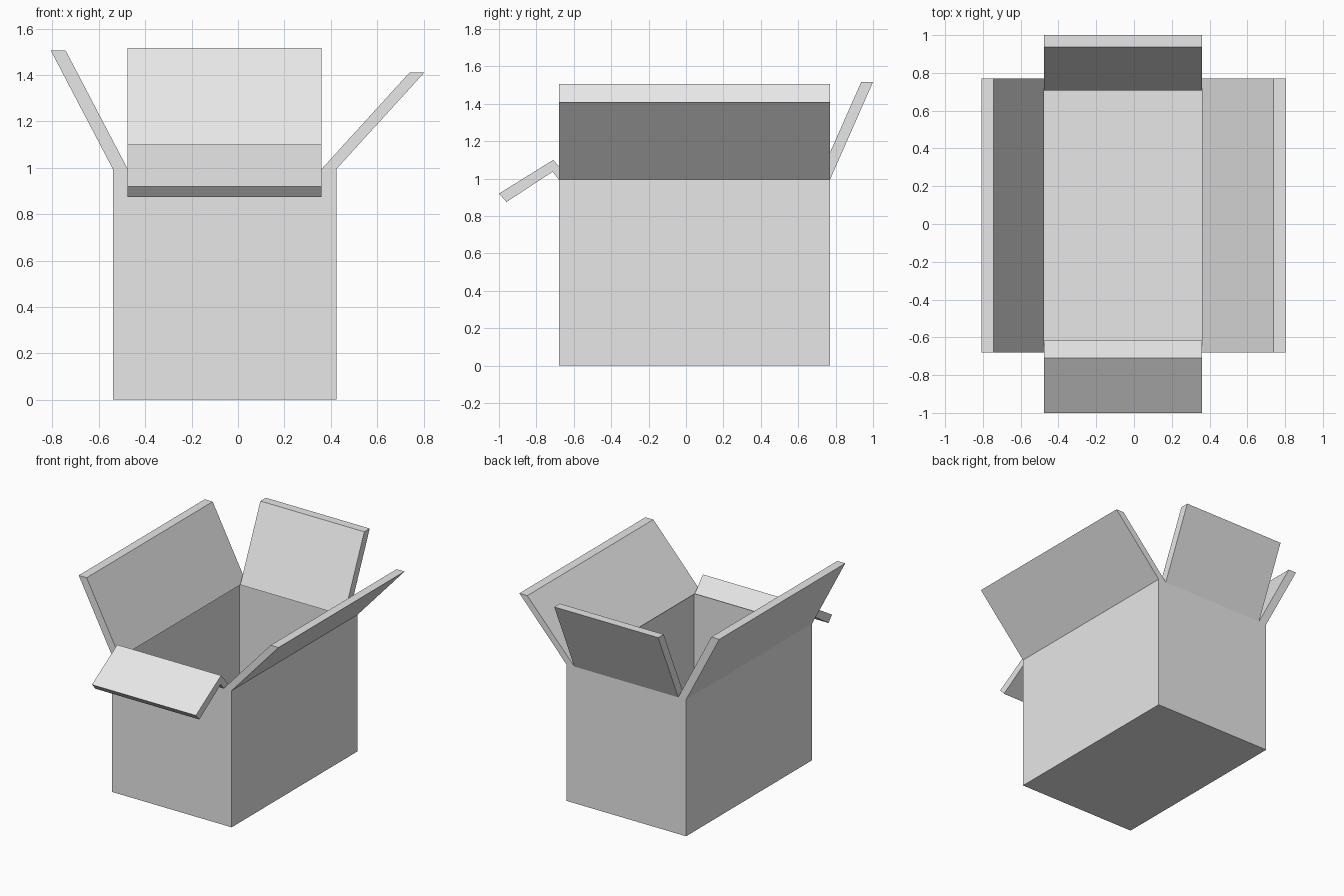
import bpy
import bmesh
from mathutils import Vector

default = bpy.data.objects.get("Cube")
if default:
    bpy.data.objects.remove(default, do_unlink=True)

# Outer limits, wall thickness and rim height of the carton
X0, X1 = -0.54, 0.425
Y0, Y1 = -0.68, 0.77
T, RIM = 0.064, 0.995

card = bpy.data.materials.new("grey card")
card.use_nodes = True
card.diffuse_color = (0.8, 0.8, 0.8, 1)
card.node_tree.nodes["Principled BSDF"].inputs["Base Color"].default_value = card.diffuse_color


def finish(name, bm):
    bmesh.ops.recalc_face_normals(bm, faces=bm.faces)
    mesh = bpy.data.meshes.new(name)
    bm.to_mesh(mesh)
    bm.free()
    mesh.materials.append(card)
    bpy.context.collection.objects.link(bpy.data.objects.new(name, mesh))


def prism(name, profile, axis, start, end):
    """Extrude a (horizontal, z) profile along the x or y axis."""
    bm = bmesh.new()
    along_x = axis == "x"
    verts = [bm.verts.new((start, h, z) if along_x else (h, start, z)) for h, z in profile]
    face = bm.faces.new(verts)
    moved = bmesh.ops.extrude_face_region(bm, geom=[face], use_keep_orig=True)["geom"]
    step = Vector((end - start, 0, 0) if along_x else (0, end - start, 0))
    bmesh.ops.translate(bm, vec=step, verts=[v for v in moved if isinstance(v, bmesh.types.BMVert)])
    finish(name, bm)


# Hollow body: inset the top of a block and push the inside down to the floor
bm = bmesh.new()
bmesh.ops.create_cube(bm, size=1)
bmesh.ops.scale(bm, vec=(X1 - X0, Y1 - Y0, RIM), verts=bm.verts)
bmesh.ops.translate(bm, vec=((X0 + X1) / 2, (Y0 + Y1) / 2, RIM / 2), verts=bm.verts)
top = max(bm.faces, key=lambda f: f.calc_center_median().z)
bmesh.ops.inset_region(bm, faces=[top], thickness=T)
inner = bmesh.ops.extrude_face_region(bm, geom=[top])["geom"]
bmesh.ops.translate(bm, vec=(0, 0, T - RIM), verts=[v for v in inner if isinstance(v, bmesh.types.BMVert)])
if top.is_valid:
    bmesh.ops.delete(bm, geom=[top], context="FACES_ONLY")
finish("box_body", bm)

# Long side flaps, running the full depth
prism("right_flap", [(X0, RIM), (X0 + T, RIM), (-0.743, 1.505), (-0.807, 1.505)], "y", Y0, Y1)
prism("left_flap", [(X1 - T, RIM), (X1, RIM), (0.803, 1.41), (0.739, 1.41)], "y", Y0, Y1)

# Short end flaps, between the side walls; the front one folds over outwards
prism("back_flap", [(Y1 - T, RIM), (Y1, RIM), (1.0, 1.517), (0.937, 1.517)], "x", X0 + T, X1 - T)
prism("front_flap", [(Y0, RIM), (Y0 + T, RIM), (-0.71, 1.1), (-1.0, 0.92),
                     (-0.96, 0.875), (-0.713, 1.037)], "x", X0 + T, X1 - T)
